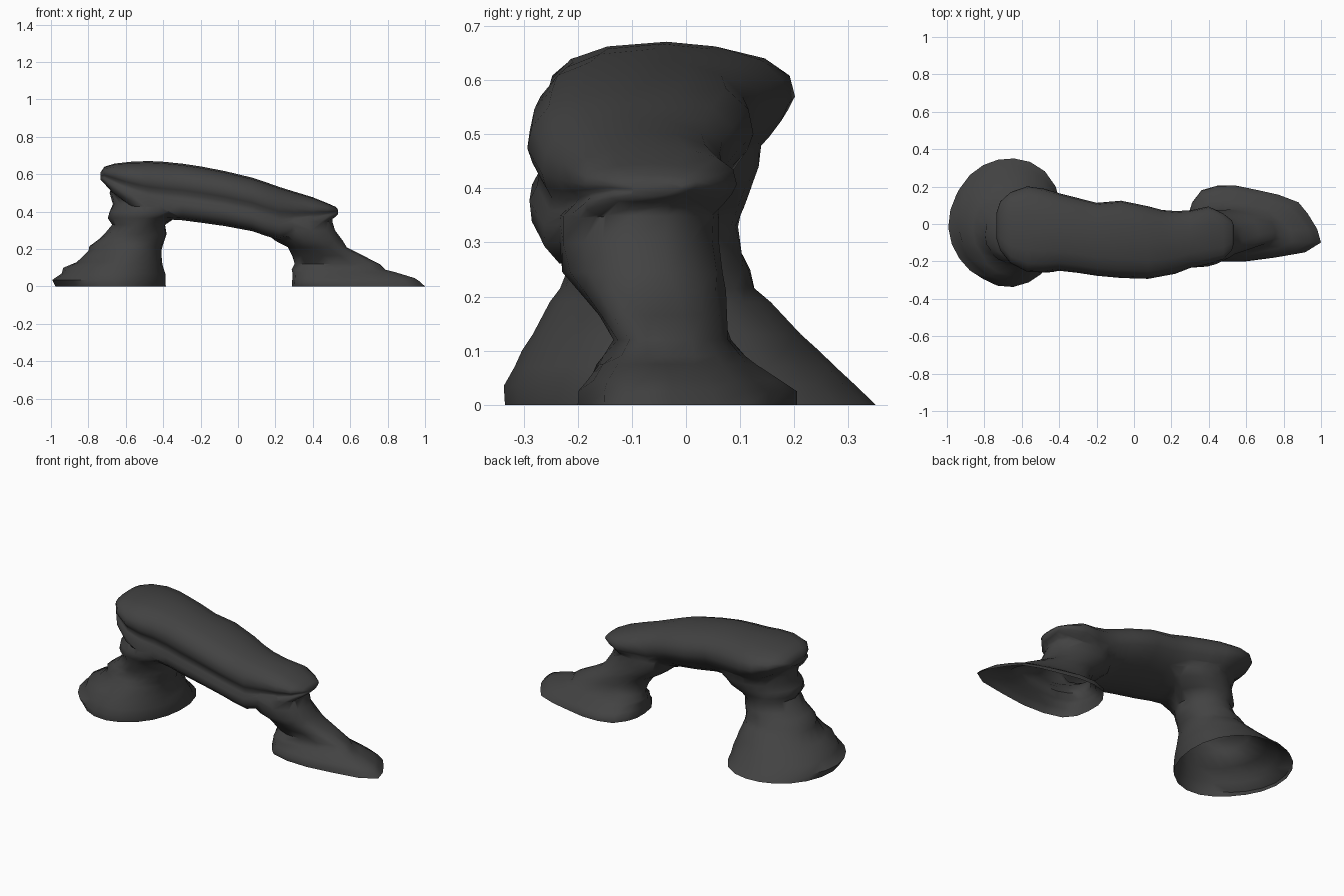
import bpy, bmesh, math, random

random.seed(4)
if "Cube" in bpy.data.objects:
    bpy.data.objects.remove(bpy.data.objects["Cube"])

COLOUR = (0.055, 0.055, 0.055, 1)
rock = bpy.data.materials.new("dark_rock")
rock.use_nodes = True
rock.diffuse_color = COLOUR
bsdf = rock.node_tree.nodes["Principled BSDF"]
bsdf.inputs["Base Color"].default_value = COLOUR
bsdf.inputs["Roughness"].default_value = 0.9


def loft(name, rings):
    """Skin a list of rings with equal point counts and cap both ends."""
    bm = bmesh.new()
    loops = [[bm.verts.new(p) for p in ring] for ring in rings]
    for a, b in zip(loops, loops[1:]):
        for i in range(len(a)):
            j = (i + 1) % len(a)
            bm.faces.new((a[i], a[j], b[j], b[i]))
    bm.faces.new(loops[0])
    bm.faces.new(loops[-1])
    bmesh.ops.recalc_face_normals(bm, faces=bm.faces)
    mesh = bpy.data.meshes.new(name)
    bm.to_mesh(mesh)
    bm.free()
    mesh.materials.append(rock)
    obj = bpy.data.objects.new(name, mesh)
    bpy.context.collection.objects.link(obj)
    return obj


def fit(u, low, high):
    return low + (high - low) * u


def leg(name, plan, levels):
    """Stack a plan outline that turns into an ellipse as it rises.
    Each level: z, x range, y range, share of ellipse."""
    rings = []
    for z, x0, x1, y0, y1, mix in levels:
        ring = []
        for u, v in plan:
            a = math.atan2(v - 0.5, u - 0.5)
            eu, ev = 0.5 + 0.5 * math.cos(a), 0.5 + 0.5 * math.sin(a)
            wob = random.uniform(-0.005, 0.005) if z > 0.02 else 0
            ring.append((fit(u + (eu - u) * mix, x0, x1) + wob,
                         fit(v + (ev - v) * mix, y0, y1) + wob, z))
        rings.append(ring)
    return loft(name, rings)


# Plan outlines in a unit square; the round one leans towards its inner back
round_plan = []
for k in range(22):
    a = k * math.tau / 22
    r = 0.5 + 0.04 * math.cos(a - math.pi / 4) ** 5
    round_plan.append((0.5 + r * math.cos(a), 0.5 + r * math.sin(a)))
toe_plan = [(1, .25), (.97, .43), (.9, .63), (.83, .78), (.68, .88), (.5, .95),
            (.36, 1), (.22, 1), (.1, .94), (.03, .78), (0, .62), (0, .42),
            (.02, .23), (.09, .08), (.24, .01), (.43, 0), (.65, .05), (.88, .12)]

# Tall flared leg with stepped ledges
tall_leg = leg("tall_leg", round_plan, [
    (0, -.98, -.39, -.34, .345, 0), (.035, -.995, -.39, -.345, .31, 0),
    (.07, -.95, -.395, -.325, .27, 0), (.10, -.935, -.40, -.31, .24, 0),
    (.13, -.87, -.405, -.29, .21, 0), (.19, -.80, -.41, -.25, .15, .3),
    (.215, -.795, -.40, -.235, .125, .6), (.25, -.75, -.39, -.225, .115, .8),
    (.28, -.71, -.385, -.225, .10, 1), (.33, -.67, -.39, -.235, .095, 1),
    (.365, -.695, -.34, -.25, .11, 1), (.40, -.69, -.25, -.265, .125, 1),
    (.44, -.67, -.21, -.245, .135, 1), (.50, -.685, -.21, -.225, .14, 1),
    (.54, -.68, -.25, -.20, .14, 1)])

# Short leg with a long sloping toe
toe_leg = leg("toe_leg", toe_plan, [
    (0, .29, 1, -.20, .205, 0), (.025, .29, .97, -.20, .20, 0),
    (.045, .295, .945, -.185, .17, 0), (.075, .295, .85, -.165, .125, .1),
    (.09, .29, .79, -.15, .11, .2), (.12, .305, .765, -.135, .085, .4),
    (.165, .29, .67, -.165, .075, .7), (.21, .26, .585, -.20, .07, 1),
    (.245, .20, .56, -.225, .07, 1), (.30, .13, .525, -.24, .065, 1),
    (.35, .12, .505, -.235, .065, 1), (.39, .14, .51, -.19, .06, 1),
    (.42, .20, .48, -.15, .04, 1)])

# Sloping slab: rounded top, shallow front groove, underside rising to the back
section = [(.5, 1), (.25, .97), (.1, .89), (.02, .76), (0, .62), (.025, .53),
           (.06, .46), (.05, .38), (.01, .29), (.02, .15), (.1, .04), (.28, 0),
           (.5, .05), (.7, .16), (.85, .29), (.92, .4), (.97, .5), (1, .6),
           (.98, .76), (.88, .89), (.7, .97)]
# Each station: x, front y, back y, underside z, top z
stations = [(-.735, -.08, .06, .57, .61), (-.715, -.14, .12, .55, .64),
            (-.66, -.21, .17, .49, .657), (-.57, -.26, .205, .42, .668),
            (-.48, -.26, .19, .375, .672), (-.40, -.25, .165, .36, .668),
            (-.30, -.262, .14, .353, .658), (-.20, -.278, .112, .34, .643),
            (-.07, -.29, .128, .322, .618), (.08, -.295, .095, .295, .582),
            (.15, -.28, .075, .27, .558), (.22, -.268, .07, .25, .533),
            (.30, -.235, .072, .265, .508), (.40, -.215, .098, .30, .478),
            (.48, -.19, .055, .345, .445), (.525, -.14, .02, .375, .425),
            (.535, -.10, -.01, .385, .41)]
slab = loft("rock_arch", [[(x, fit(u, y0, y1), fit(v, z0, z1)) for u, v in section]
                          for x, y0, y1, z0, z1 in stations])

# Fuse the parts into one skin
for part in (tall_leg, toe_leg):
    mod = slab.modifiers.new("fuse", "BOOLEAN")
    mod.operation, mod.solver, mod.object = "UNION", "EXACT", part
    bpy.context.view_layer.objects.active = slab
    bpy.ops.object.modifier_apply(modifier=mod.name)
    bpy.data.objects.remove(part)

# Open the undersides of both feet so the shell is hollow, then soften seams
bm = bmesh.new()
bm.from_mesh(slab.data)
base = [f for f in bm.faces if all(v.co.z < 0.002 for v in f.verts)]
bmesh.ops.delete(bm, geom=base, context="FACES")
upper = [v for v in bm.verts if v.co.z > 0.3 and abs(v.co.x) < 0.66]
bmesh.ops.smooth_vert(bm, verts=upper, factor=0.2,
                      use_axis_x=True, use_axis_y=True, use_axis_z=True)
bm.to_mesh(slab.data)
bm.free()

bpy.ops.object.select_all(action="DESELECT")
slab.select_set(True)
bpy.context.view_layer.objects.active = slab
bpy.ops.object.shade_smooth_by_angle(angle=math.radians(60))
